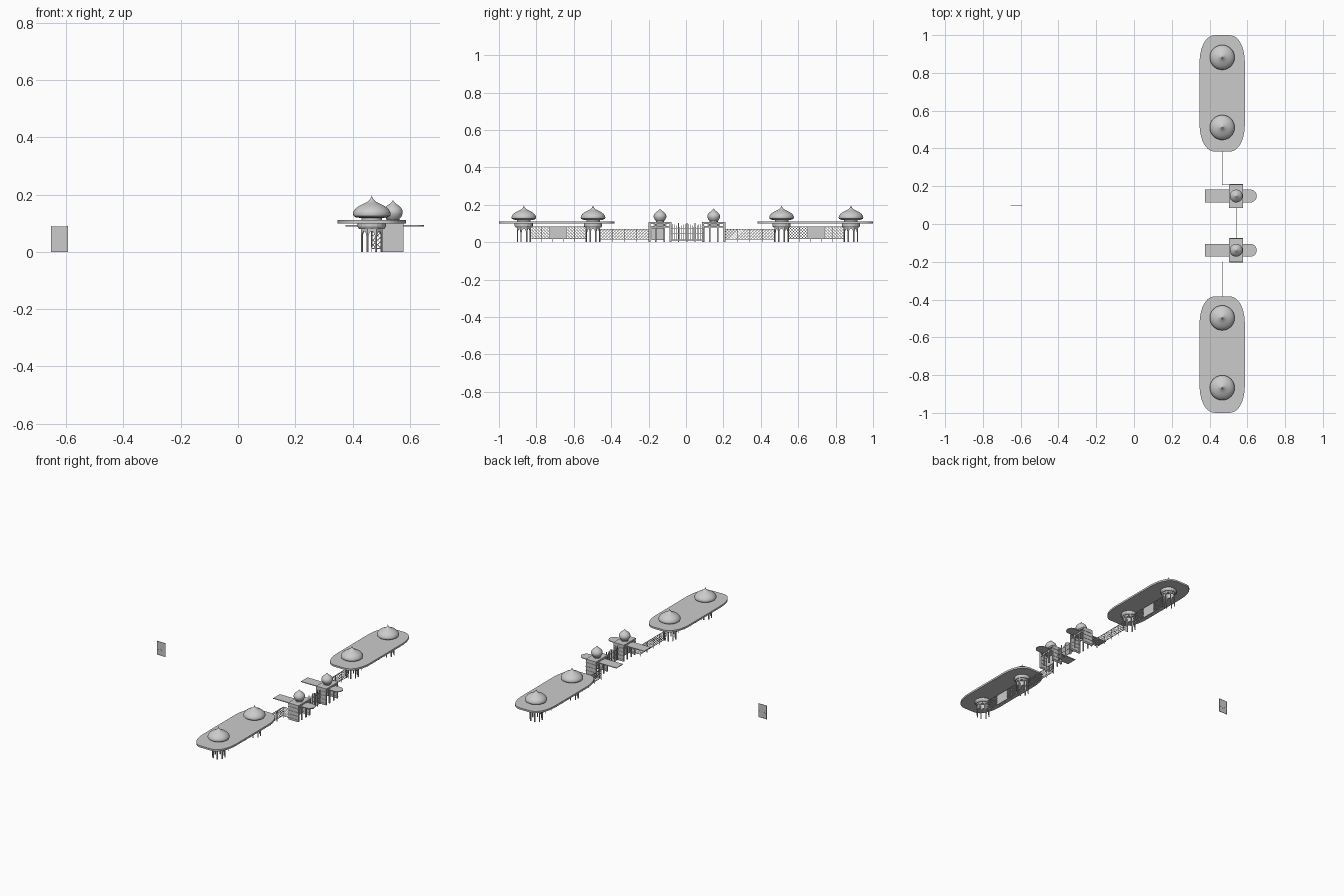
import bpy, bmesh, math
from mathutils import Vector

if "Cube" in bpy.data.objects:
    bpy.data.objects.remove(bpy.data.objects["Cube"])


def finish(name, bm, smooth=False):
    bmesh.ops.recalc_face_normals(bm, faces=bm.faces)
    me = bpy.data.meshes.new(name)
    bm.to_mesh(me)
    bm.free()
    ob = bpy.data.objects.new(name, me)
    bpy.context.collection.objects.link(ob)
    if smooth:
        bpy.context.view_layer.objects.active = ob
        ob.select_set(True)
        bpy.ops.object.shade_smooth_by_angle(angle=math.radians(40))
        ob.select_set(False)
    return ob


def add_box(bm, x0, x1, y0, y1, z0, z1):
    vs = bmesh.ops.create_cube(bm, size=1)["verts"]
    for v in vs:
        v.co = Vector(((x0 + x1) / 2 + v.co.x * (x1 - x0),
                       (y0 + y1) / 2 + v.co.y * (y1 - y0),
                       (z0 + z1) / 2 + v.co.z * (z1 - z0)))


def add_prism(bm, pts, offset):
    """Extrude a closed outline along an offset vector."""
    f = bm.faces.new([bm.verts.new(p) for p in pts])
    r = bmesh.ops.extrude_face_region(bm, geom=[f])
    bmesh.ops.translate(bm, vec=offset,
                        verts=[g for g in r["geom"] if isinstance(g, bmesh.types.BMVert)])


def add_lathe(bm, x, y, profile, n=32):
    rings = []
    for r, z in profile:
        if r < 1e-6:
            rings.append([bm.verts.new((x, y, z))])
        else:
            rings.append([bm.verts.new((x + r * math.cos(2 * math.pi * i / n),
                                        y + r * math.sin(2 * math.pi * i / n), z)) for i in range(n)])
    for a, b in zip(rings, rings[1:]):
        for i in range(n):
            j = (i + 1) % n
            q = [a[i], a[j], b[j], b[i]] if len(a) > 1 and len(b) > 1 else (
                [a[i], a[j], b[0]] if len(a) > 1 else [a[0], b[j], b[i]])
            bm.faces.new(q)


def lattice(name, p, q, z0, z1, step=0.016, w=0.0026, t=0.0016):
    """Diagonal trellis between two ground points, with rails and end posts."""
    bm = bmesh.new()
    p, q = Vector((*p, 0)), Vector((*q, 0))
    length, h = (q - p).length, z1 - z0
    u = (q - p).normalized()
    nrm = Vector((-u.y, u.x, 0))

    def bar(a, b, c, d):
        add_prism(bm, [p + u * s + Vector((0, 0, z)) - nrm * t / 2 for s, z in (a, b, c, d)], nrm * t)

    for k in range(int((length + h) / step) + 1):
        s = -h + k * step
        a, b = max(s, 0), min(s + h, length - w)
        if b - a < 0.004:
            continue
        for flip in (False, True):
            za, zb = z0 + a - s, z0 + b - s
            if flip:
                za, zb = z0 + z1 - za, z0 + z1 - zb
            bar((a, za), (a + w, za), (b + w, zb), (b, zb))
    for z in (z0, z1):
        bar((0, z - .0015), (length, z - .0015), (length, z + .0015), (0, z + .0015))
    n = max(1, round(length / 0.065))
    for i in range(n + 1):
        s = length * i / n
        bar((s - .0015, 0), (s + .0015, 0), (s + .0015, z1 + .002), (s - .0015, z1 + .002))
    return finish(name, bm)


CX = 0.467
BIG = [(0, .111), (.036, .111), (.036, .118), (.056, .121), (.064, .126), (.066, .133), (.064, .141),
       (.057, .151), (.044, .161), (.028, .169), (.014, .176), (.006, .184), (.002, .191), (0, .198)]
SMALL = [(0, .107), (.022, .107), (.022, .114), (.029, .122), (.034, .134), (.034, .142), (.030, .152),
         (.021, .161), (.011, .168), (.004, .175), (0, .181)]


def pavilion(y, tag):
    # octagonal arcade
    bm = bmesh.new()
    R, n = 0.041, 8
    half = R * math.sin(math.pi / n)
    ap = R * math.cos(math.pi / n)
    o, spring = half - 0.0045, 0.052
    prof = [(-half, 0), (-half, .088), (half, .088), (half, 0), (o, 0), (o, spring)]
    prof += [(o * math.cos(a), spring + .020 * math.sin(a)) for a in
             [math.pi * i / 8 for i in range(1, 8)]]
    prof += [(-o, spring), (-o, 0)]
    for i in range(n):
        a = 2 * math.pi * i / n
        r = Vector((math.cos(a), math.sin(a), 0))
        tv = Vector((-r.y, r.x, 0))
        c = Vector((CX, y, 0)) + r * ap
        add_prism(bm, [c + tv * s + Vector((0, 0, z)) for s, z in prof], r * -0.005)
    finish("pavilion_arcade_" + tag, bm)
    # cornice under the canopy
    bm = bmesh.new()
    add_lathe(bm, CX, y, [(.036, .080), (.044, .080), (.049, .088), (.049, .1), (.036, .1), (.036, .080)], 16)
    finish("pavilion_cornice_" + tag, bm)
    # onion dome
    bm = bmesh.new()
    add_lathe(bm, CX, y, BIG)
    finish("large_dome_" + tag, bm, True)


def canopy(y0, y1, tag):
    # long roof slab with squarish rounded ends
    bm = bmesh.new()
    cy, hy, hx, rx, ry = (y0 + y1) / 2, (y1 - y0) / 2, 0.12, 0.085, 0.155
    pts = []
    for sx, sy, rev in ((1, 1, 0), (-1, 1, 1), (-1, -1, 0), (1, -1, 1)):
        arc = [(hx - rx + rx * math.cos(a) ** .9, hy - ry + ry * math.sin(a) ** .9)
               for a in [math.pi / 2 * i / 10 * .99999 for i in range(11)]]
        for px, py in (arc[::-1] if rev else arc):
            pts.append(Vector((CX + sx * px, cy + sy * py, .1)))
    add_prism(bm, pts, Vector((0, 0, .0115)))
    finish("canopy_" + tag, bm)


def gatehouse(y, tag, panel):
    x0, x1, hw = 0.505, 0.577, 0.06
    bm = bmesh.new()
    # side walls with horizontal rails
    for s in (-1, 1):
        yo = y + s * hw
        add_box(bm, x0, x1, yo - .002, yo + .002, 0, .1)
        for z in (.012, .035, .06, .085):
            add_box(bm, x0, x1, yo - .004, yo + .004, z - .002, z + .002)
    # front and back posts and beams
    for x in (x0 + .003, x1 - .003):
        for d in (-hw + .004, -.022, .022, hw - .004):
            add_box(bm, x - .003, x + .003, y + d - .004, y + d + .004, 0, .1)
        add_box(bm, x - .002, x + .002, y - hw, y + hw, .078, .086)
    finish("gatehouse_frame_" + tag, bm)
    bm = bmesh.new()
    add_box(bm, x0 - .001, x1 + .001, y - hw - .002, y + hw + .002, .098, .108)
    finish("gatehouse_roof_" + tag, bm)
    if panel:
        bm = bmesh.new()
        add_box(bm, x0 + .03, x0 + .033, y - .045, y + .022, .012, .075)
        finish("gatehouse_door_" + tag, bm)
    # thin awning, rounded at the outer end
    bm = bmesh.new()
    w, xe = .034, .65
    pts = [Vector((.376, y + w, .089)), Vector((.376, y - w, .089))]
    for i in range(13):
        a = -math.pi / 2 + math.pi * i / 12
        pts.append(Vector((xe - w + w * math.cos(a), y + w * math.sin(a), .089)))
    add_prism(bm, pts, Vector((0, 0, .0045)))
    finish("awning_" + tag, bm)
    bm = bmesh.new()
    add_lathe(bm, .541, y, SMALL)
    finish("small_dome_" + tag, bm, True)


# two station wings
for tag, (y0, y1), domes, gate, s in (
        ("north", (.383, 1.0), (.511, .882), .148, 1),
        ("south", (-1.0, -.383), (-.497, -.867), -.139, -1)):
    canopy(y0, y1, tag)
    for i, y in enumerate(domes):
        pavilion(y, f"{tag}_{i}")
    gatehouse(gate, tag, s < 0)
    a, b = domes
    edge = gate + s * .06
    lattice("wing_fence_" + tag, (CX, a + s * .038), (CX, b - s * .038), .018, .082)
    lattice("link_fence_" + tag, (CX, edge), (CX, a - s * .038), .015, .070)
    lattice("return_fence_" + tag, (CX, edge), (.508, edge), .012, .070)
    # solid board in the wing fence
    bm = bmesh.new()
    mid = (a + b) / 2 - (.002 if s > 0 else .003)
    add_box(bm, CX - .002, CX + .002, mid - .046, mid + .046, .016, .082)
    finish("fence_board_" + tag, bm)

# barred double gate with arched leaves in the middle
bm = bmesh.new()
GX, g0, g1 = .541, -.079, .088
N = 18
for i in range(N + 1):
    y = g0 + (g1 - g0) * i / N
    top = .078 + .022 * abs(math.cos(math.pi * 2 * i / N))
    add_box(bm, GX - .001, GX + .001, y - .0013, y + .0013, .006, top)
for z in (.012, .045, .075):
    add_box(bm, GX - .001, GX + .001, g0, g1, z - .0015, z + .0015)
for y in (g0, -.04, .0045, .049, g1):
    add_box(bm, GX - .002, GX + .002, y - .0025, y + .0025, 0, .102)
finish("main_gate", bm)

# separate board standing far to the left
bm = bmesh.new()
add_box(bm, -.651, -.596, .0965, .0985, .002, .089)
for z in (.002, .032, .040, .087):
    add_box(bm, -.652, -.595, .096, .099, z - .002, z + .002)
for x in (-.652, -.595):
    add_box(bm, x - .0015, x + .0015, .096, .099, 0, .09)
finish("free_standing_board", bm)
